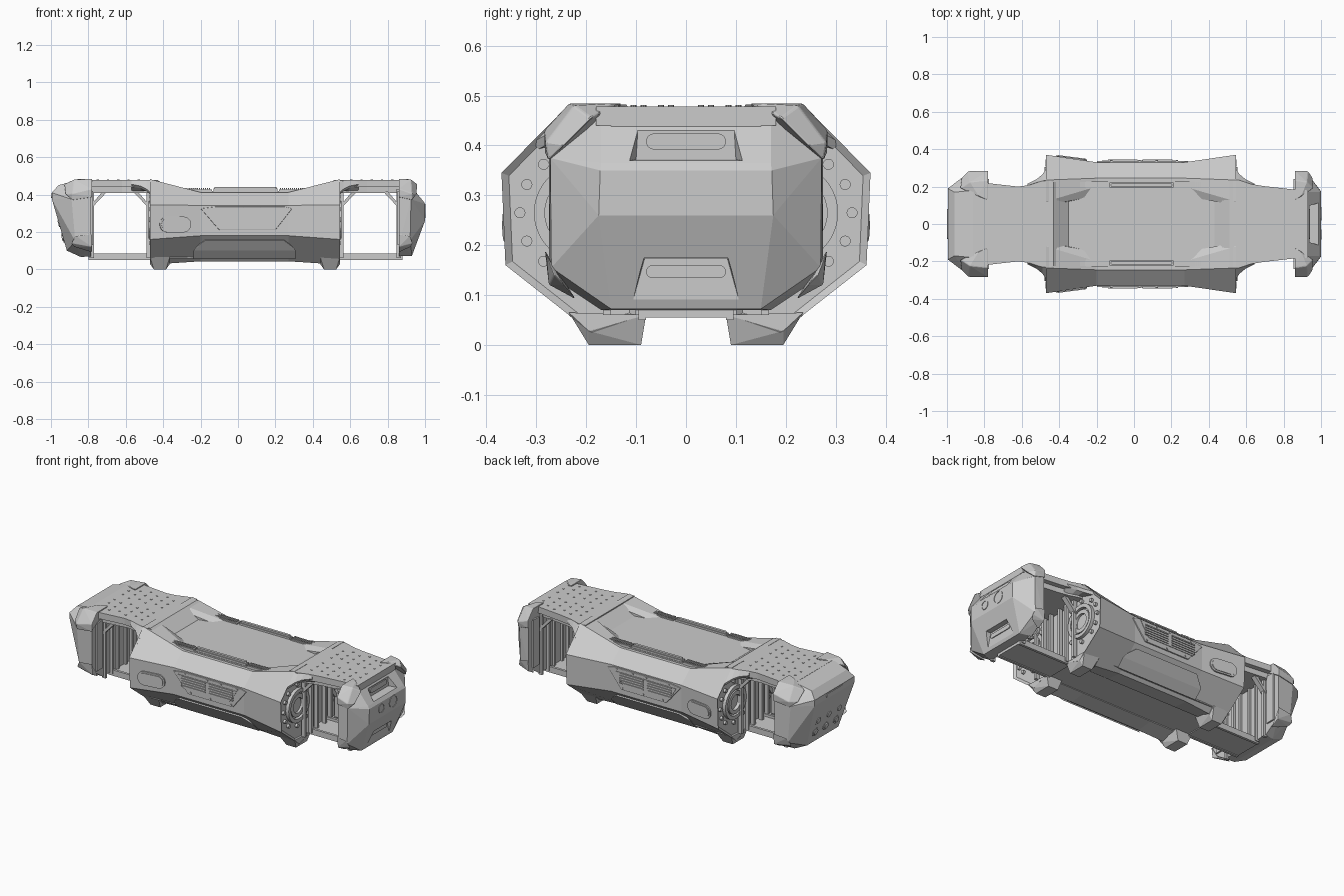
import bpy, bmesh
from math import sin, cos, pi
from mathutils import Vector, Matrix

if "Cube" in bpy.data.objects:
    bpy.data.objects.remove(bpy.data.objects["Cube"])


def finish(name, bm, mirror=False, bevel=0):
    bmesh.ops.recalc_face_normals(bm, faces=bm.faces)
    me = bpy.data.meshes.new(name)
    bm.to_mesh(me)
    bm.free()
    ob = bpy.data.objects.new(name, me)
    bpy.context.collection.objects.link(ob)
    if bevel:
        b = ob.modifiers.new("bevel", 'BEVEL')
        b.width, b.segments = bevel, 2
    if mirror:
        m = ob.modifiers.new("mirror", 'MIRROR')
        m.use_axis = (False, True, False)
        m.use_mirror_merge = False
    return ob


def hull(name, pts, sym=False, mirror=False, bevel=0):
    """Convex solid; sym adds the points reflected in y to the same solid."""
    if sym:
        pts = pts + [(x, -y, z) for x, y, z in pts]
    bm = bmesh.new()
    for p in pts:
        bm.verts.new(p)
    r = bmesh.ops.convex_hull(bm, input=bm.verts)
    bmesh.ops.delete(bm, geom=list({v for v in r["geom_interior"] if isinstance(v, bmesh.types.BMVert)}), context='VERTS')
    bmesh.ops.dissolve_limit(bm, angle_limit=0.02, verts=bm.verts, edges=bm.edges)
    return finish(name, bm, mirror, bevel)


def loft(name, rings, mirror=False, inset=None, bevel=0):
    bm = bmesh.new()
    vs = [[bm.verts.new(p) for p in r] for r in rings]
    n = len(vs[0])
    for a, b in zip(vs, vs[1:]):
        for i in range(n):
            bm.faces.new((a[i], a[(i + 1) % n], b[(i + 1) % n], b[i]))
    ends = [bm.faces.new(vs[0]), bm.faces.new(vs[-1])]
    bmesh.ops.recalc_face_normals(bm, faces=bm.faces)
    if inset:
        bmesh.ops.inset_region(bm, faces=ends, thickness=inset[0], depth=inset[1])
    return finish(name, bm, mirror, bevel)


def prism_y(name, prof, y0, y1, **k):
    return loft(name, [[(x, y, z) for x, z in prof] for y in (y0, y1)], **k)


def prism_z(name, prof, z0, z1, **k):
    return loft(name, [[(x, y, z) for x, y in prof] for z in (z0, z1)], **k)


def boxes(name, items, mirror=False):
    bm = bmesh.new()
    for x0, x1, y0, y1, z0, z1 in items:
        m = Matrix.Translation(((x0 + x1) / 2, (y0 + y1) / 2, (z0 + z1) / 2)) @ Matrix.Diagonal((x1 - x0, y1 - y0, z1 - z0, 1))
        bmesh.ops.create_cube(bm, size=1, matrix=m)
    return finish(name, bm, mirror)


def discs(name, items, axis, depth, segs=24, mirror=False):
    bm = bmesh.new()
    rot = Vector((0, 0, 1)).rotation_difference(Vector(axis)).to_matrix().to_4x4()
    for c, r in items:
        bmesh.ops.create_cone(bm, cap_ends=True, segments=segs, radius1=r, radius2=r, depth=depth,
                              matrix=Matrix.Translation(c) @ rot)
    return finish(name, bm, mirror)


def ring(name, c, r_in, r_out, x0, x1, mirror=False):
    """Tube along x."""
    bm = bmesh.new()
    prof = [(r_in, x0), (r_out, x0), (r_out, x1), (r_in, x1)]
    vs = [[bm.verts.new((x, c[0] + r * cos(a), c[1] + r * sin(a))) for r, x in prof]
          for a in [2 * pi * i / 40 for i in range(40)]]
    for i in range(40):
        for j in range(4):
            a, b = vs[i], vs[(i + 1) % 40]
            bm.faces.new((a[j], a[(j + 1) % 4], b[(j + 1) % 4], b[j]))
    return finish(name, bm, mirror)


def pill(name, c, half, r, u, n, d, mirror=False):
    """Stadium plate: long direction u, normal n, thickness d."""
    u, n, c = Vector(u).normalized(), Vector(n).normalized(), Vector(c)
    w = n.cross(u)
    outline = [c + u * ((half - r) * (1 if cos(a) > 0 else -1) + r * cos(a)) + w * r * sin(a)
               for a in [2 * pi * (i + .5) / 24 for i in range(24)]]
    return loft(name, [[p - n * d / 2 for p in outline], [p + n * d / 2 for p in outline]], mirror=mirror)


def cut(ob, cutter):
    m = ob.modifiers.new("cut", 'BOOLEAN')
    m.object, m.operation, m.solver = cutter, 'DIFFERENCE', 'EXACT'
    bpy.context.view_layer.objects.active = ob
    bpy.ops.object.modifier_apply(modifier=m.name)
    bpy.data.objects.remove(cutter)


# central body core and deck
prism_y("body_core", [(-.455, .06), (-.455, .478), (-.43, .478), (-.35, .42), (.43, .42), (.52, .478), (.53, .478), (.53, .06)], -.225, .225)

# faceted side pods, flared at both ends
end = [(.1, .055), (.19, .025), (.362, .16), (.37, .345), (.235, .482), (.12, .482), (.1, .46)]
mid = [(.1, .055), (.2, .043), (.33, .18), (.33, .342), (.245, .412), (.2, .412), (.15, .40)]
loft("side_pod", [[(x, y, z) for y, z in s] for x, s in ((-.47, end), (-.2, mid), (.27, mid), (.545, end))],
     mirror=True, inset=(.016, -.012))

# side panels, vents and hatch
prism_y("side_panel", [(-.2, .325), (-.12, .335), (.25, .335), (.29, .325), (.2, .21), (-.1, .21)], .32, .337, mirror=True, bevel=.003)
prism_y("vent_surround", [(-.17, .315), (.23, .315), (.18, .24), (-.13, .24)], .33, .34, mirror=True)
boxes("vent_slats", [(x, x + .16, .335, .345, z, z + .007) for x in (-.14, .045) for z in (.25, .264, .278, .292, .306)], mirror=True)
hull("side_sill", [(x, y, z) for s, y, z in ((1, .318, .155), (1, .29, .165), (1.3, .275, .1), (1.3, .23, .055), (1.25, .285, .115))
                   for x in (.035 - .21 * s, .035 + .21 * s)], mirror=True)
side_u, side_n = (-1, .13, 0), (.13, 1, 0)
pill("hatch_rim", (-.335, .349, .24), .085, .042, side_u, side_n, .012, mirror=True)
pill("hatch", (-.335, .351, .24), .075, .033, side_u, side_n, .016, mirror=True)
discs("side_screws", [((x, .338, z), .006) for x, z in ((-.12, .326), (.03, .327), (.12, .327), (.23, .327), (-.08, .222), (.05, .222), (.19, .222))],
      (0, 1, 0), .006, 8, mirror=True)

# feet under the body corners
for x0, x1, s in ((-.47, -.365, 1), (.44, .545, -1)):
    hull("foot", [(x, y, 0) for x in (x0 + .02, x1 - .02) for y in (.09, .195)] +
         [(x, y, z) for x in (x0, x1) for y, z in ((.08, .06), (.195, .028), (.235, .065))], mirror=True)

# deck rails
boxes("deck_rail_base", [(-.35, -.14, .19, .228, .41, .427), (.22, .42, .19, .228, .41, .427), (-.13, .21, .195, .222, .41, .431)], mirror=True)
boxes("deck_rail_teeth", [(x + .02 * i / 1.9, x + .02 * i / 1.9 + .006, .194, .224, .42, .435) for x in (-.345, .225) for i in range(19)], mirror=True)
pill("deck_handle", (.04, .208, .434), .165, .008, (1, 0, 0), (0, 0, 1), .014, mirror=True)

# end decks, keels and fenders linking body to caps
for nm, half in (("rear", [(-.86, .215), (-.78, .218), (-.62, .2), (-.56, .208), (-.5, .228), (-.44, .235)]),
                 ("front", [(.93, .18), (.85, .185), (.69, .203), (.62, .215), (.56, .235), (.51, .235)])):
    prism_z(nm + "_deck", half + [(x, -y) for x, y in half[::-1]], .44, .478)
    inner = [(x, y - .03) for x, y in half]
    prism_z(nm + "_deck_underside", inner + [(x, -y) for x, y in inner[::-1]], .408, .445)
    bx, s = (-.47, -1) if nm == "rear" else (.545, 1)
    loft(nm + "_fender", [[(bx + s * dx, y1, .478), (bx + s * dx, y2, z2), (bx + s * dx, y2 - .015, z2 - .012), (bx + s * dx, y1 - .03, .42)]
                          for dx, y1, y2, z2 in ((-.01, .236, .31, .405), (.02, .23, .265, .43), (.05, .222, .24, .445), (.1, .205, .215, .455))], mirror=True)
    discs(nm + "_deck_screws", [((bx + s * (.06 + .055 * i), y + .02 * (i % 2), .479), .006) for i in range(6)
                                for y in (-.16, -.105, -.05, .03, .085, .14)], (0, 0, 1), .004, 8)
boxes("keel", [(-.8, -.45, -.095, .095, .055, .07), (.52, .88, -.095, .095, .055, .07)])
boxes("keel_edges", [(-.8, -.45, .08, .095, .05, .085), (.52, .88, .08, .095, .05, .085)], mirror=True)

# bulkhead ribs, corner gussets
for x0, x1 in ((-.785, -.475), (.55, .862)):
    boxes("bulkhead_ribs", [(xa, xb, y, y + .016, .06, .43) for xa, xb in ((x0 - .01, x0 + .014), (x1 - .014, x1 + .01))
                            for y in (.03, .085, .15)], mirror=True)
    for x, s in ((x0, 1), (x1, -1)):
        prism_y("gusset", [(x, .345), (x, .325), (x + s * .085, .415), (x + s * .06, .415)], .14, .17, mirror=True)

# hip mounts on the body ends
for x, s in ((-.47, -1), (.545, 1)):
    a, b = sorted((x - s * .02, x + s * .008))
    ring("hip_bearing", (.205, .265), .078, .1, a, b, mirror=True)
    ring("hip_bearing_inner", (.205, .265), .045, .068, a, b - .006 * s, mirror=True)
    discs("hip_bolts", [((x - s * .006, .205 + .128 * cos(t), .265 + .125 * sin(t)), .011) for t in
                        [pi * k / 180 for k in (-130, -90, -51, -27, 0, 27, 51, 90, 130)]], (1, 0, 0), .016, 16, mirror=True)

# front cap: faceted head with two handle recesses and two lenses
octa = [(.19, .475), (.275, .39), (.275, .14), (.17, .07)]
head = hull("front_cap", [(.862, y, z) for y, z in octa] +
            [(.9, .17, .475), (.925, .272, .375), (.92, .27, .155), (.99, .17, .365), (1.0, .172, .35), (1.0, .175, .26), (.93, .15, .072)], sym=True)
cut(head, hull("cutter_top", [(.937, .1, .372), (.937, .095, .46), (1.05, .13, .366), (1.05, .11, .5)], sym=True))
cut(head, hull("cutter_low", [(.937, .083, .173), (.937, .12, .04), (1.05, .087, .178), (1.05, .13, .04)], sym=True))
pill("front_slot_top", (.936, 0, .408), .08, .016, (0, 1, 0), (1, 0, 0), .012)
pill("front_slot_low", (.936, 0, .147), .08, .013, (0, 1, 0), (1, 0, 0), .012)
ring("small_lens_rim", (-.057, .312), .023, .027, .98, 1.003)
ring("large_lens_rim", (.055, .312), .032, .037, .98, 1.003)

# rear cap with six ports and a slot
hull("rear_cap", [(-.785, y, z) for y, z in octa] +
     [(-.86, .18, .477), (-.96, .17, .45), (-.995, .19, .41), (-.995, .19, .375), (-.965, .19, .3), (-.915, .15, .1),
      (-.84, .16, .066), (-.89, .27, .375), (-.87, .27, .15)], sym=True)
slope = Vector((-.2, 0, -.05)).normalized()
ports = [((-.952 + (.25 - z) * .25, y, z), .026) for z in (.17, .245) for y in (-.1, 0, .1)]
discs("rear_ports", ports, slope, .012, 24)
discs("rear_port_caps", [((c[0] - .004, c[1], c[2]), .018) for c, r in ports], slope, .014, 24)
pill("rear_slot", (-.995, 0, .393), .08, .012, (0, 1, 0), (1, 0, 0), .008)

# corner bumpers on both caps
upper = [(.86, .125, .484), (.86, .235, .484), (.86, .284, .43), (.86, .283, .385), (.895, .15, .484), (.925, .225, .48),
         (.96, .19, .455), (.955, .245, .40), (.93, .282, .405), (.93, .276, .37)]
lower = [(.86, .283, .19), (.92, .28, .18), (.935, .265, .14), (.86, .275, .12), (.925, .245, .12), (.86, .22, .09)]
for nm, pts in (("upper_bumper", upper), ("lower_bumper", lower)):
    hull("front_" + nm, pts, mirror=True, bevel=.004)
    hull("rear_" + nm, [(-.78 - (x - .86) * 1.5, y, z) for x, y, z in pts], mirror=True, bevel=.004)
# cap back panels
boxes("cap_back_plates", [(-.792, -.776, .185, .24, .13, .42), (.853, .87, .185, .24, .13, .42)], mirror=True)
for o in bpy.data.objects:
    if any(k in o.name for k in ("bearing", "lens", "port", "bolts", "slot", "hatch")):
        bpy.context.view_layer.objects.active = o
        bpy.ops.object.select_all(action='DESELECT')
        o.select_set(True)
        bpy.ops.object.shade_smooth_by_angle()
